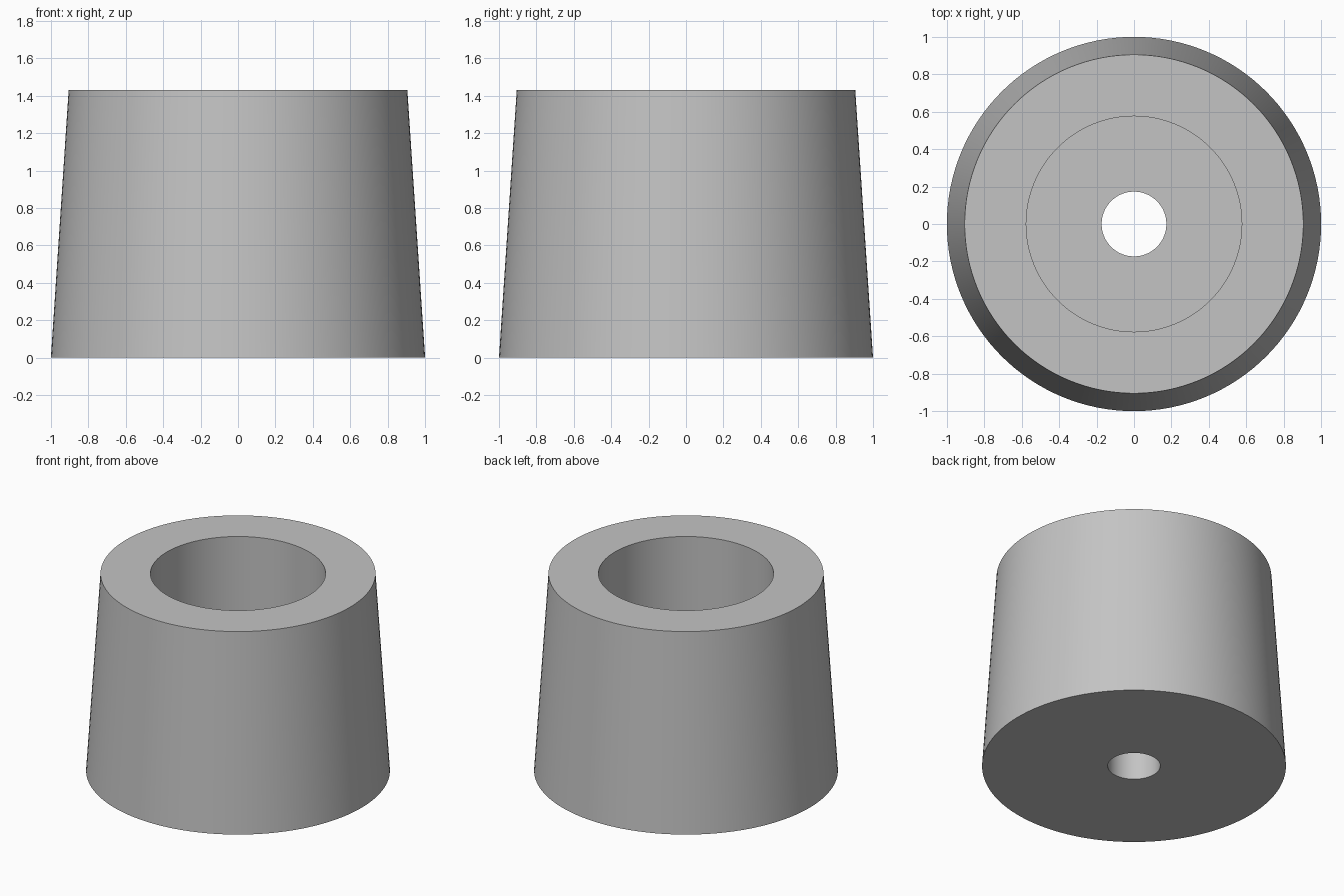
import bpy
import bmesh
import math

if "Cube" in bpy.data.objects:
    bpy.data.objects.remove(bpy.data.objects["Cube"], do_unlink=True)

HEIGHT = 1.43
FLOOR = 0.48
SEGMENTS = 128

# Plain grey material
grey = bpy.data.materials.new("grey")
grey.use_nodes = True
colour = (0.55, 0.55, 0.55, 1.0)
grey.diffuse_color = colour
grey.node_tree.nodes["Principled BSDF"].inputs["Base Color"].default_value = colour


def lathe(name, profile, material):
    """Revolve a closed (radius, height) profile around the z axis."""
    bm = bmesh.new()
    rings = []
    for r, z in profile:
        rings.append([
            bm.verts.new((r * math.cos(a), r * math.sin(a), z))
            for a in (math.tau * i / SEGMENTS for i in range(SEGMENTS))
        ])
    for k, lower in enumerate(rings):
        upper = rings[(k + 1) % len(rings)]
        for i in range(SEGMENTS):
            j = (i + 1) % SEGMENTS
            bm.faces.new((lower[i], lower[j], upper[j], upper[i]))
    bmesh.ops.recalc_face_normals(bm, faces=bm.faces)
    mesh = bpy.data.meshes.new(name)
    bm.to_mesh(mesh)
    bm.free()
    mesh.materials.append(material)
    obj = bpy.data.objects.new(name, mesh)
    bpy.context.collection.objects.link(obj)
    bpy.ops.object.select_all(action="DESELECT")
    obj.select_set(True)
    bpy.context.view_layer.objects.active = obj
    bpy.ops.object.shade_smooth_by_angle(angle=math.radians(30))
    return obj


# Tapered body with a wide counterbore above a narrow through hole
lathe("tapered_foot", [
    (0.173, 0), (1.0, 0),
    (0.905, HEIGHT), (0.576, HEIGHT),
    (0.576, FLOOR), (0.173, FLOOR),
], grey)
